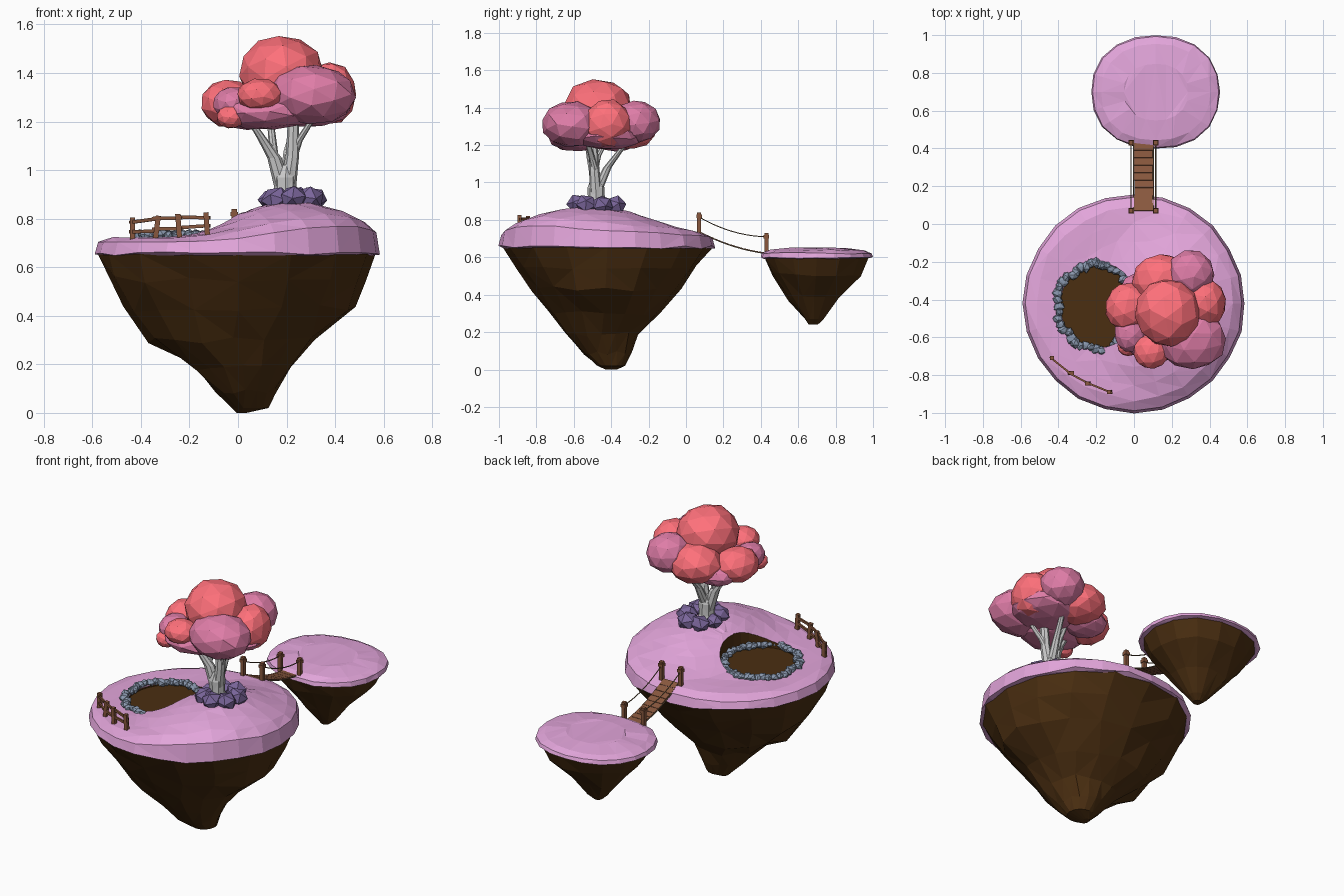
import bpy, bmesh, math, random
from mathutils import Vector

if "Cube" in bpy.data.objects:
    bpy.data.objects.remove(bpy.data.objects["Cube"])
random.seed(4)
R = random.uniform


def mat(name, r, g, b):
    m = bpy.data.materials.new(name)
    m.diffuse_color = [(c / 255) ** 2.2 for c in (r, g, b)] + [1]
    m.use_nodes = True
    m.node_tree.nodes["Principled BSDF"].inputs["Base Color"].default_value = m.diffuse_color
    return m


GRASS, DIRT = mat("grass", 226, 164, 218), mat("dirt", 76, 50, 24)
SALMON, PINK = mat("leaf_salmon", 255, 112, 122), mat("leaf_pink", 222, 124, 166)
STONE, ROCK = mat("pond_stone", 136, 150, 172), mat("purple_rock", 122, 102, 154)
WOOD, BARK = mat("wood", 135, 88, 64), mat("bark", 206, 204, 202)
ROPE = mat("rope", 120, 100, 75)


def finish(name, bm, m):
    bmesh.ops.recalc_face_normals(bm, faces=bm.faces)
    me = bpy.data.meshes.new(name)
    bm.to_mesh(me)
    bm.free()
    me.materials.append(m)
    ob = bpy.data.objects.new(name, me)
    bpy.context.collection.objects.link(ob)
    return ob


def loft(name, rings, m):
    bm = bmesh.new()
    vs = [[bm.verts.new(p) for p in r] for r in rings]
    n = len(vs[0])
    for a, b in zip(vs, vs[1:]):
        for i in range(n):
            bm.faces.new((a[i], a[(i + 1) % n], b[(i + 1) % n], b[i]))
    bm.faces.new(vs[0])
    bm.faces.new(vs[-1])
    bmesh.ops.triangulate(bm, faces=bm.faces)
    return finish(name, bm, m)


def ring(cx, cy, rx, ry, z, n, jit=0, zj=0, e=2.0):
    pts = []
    for i in range(n):
        a = 2 * math.pi * i / n
        c, s = math.cos(a), math.sin(a)
        k = (abs(c) ** e + abs(s) ** e) ** (-1 / e) * (1 + R(-jit, jit))
        pts.append(Vector((cx + rx * c * k, cy + ry * s * k, z + R(-zj, zj))))
    return pts


def blob(name, c, r, m, sub=2, jit=0.06):
    bm = bmesh.new()
    bmesh.ops.create_icosphere(bm, subdivisions=sub, radius=1)
    spin = Vector((R(-1, 1), R(-1, 1), 1)).to_track_quat('Z', 'Y')
    for v in bm.verts:
        p = spin @ v.co * (1 + R(-jit, jit))
        v.co = Vector((c[i] + p[i] * r[i] for i in range(3)))
    return finish(name, bm, m)


def beam(name, p, q, w, h, m):
    p, q = Vector(p), Vector(q)
    bm = bmesh.new()
    bmesh.ops.create_cube(bm, size=1)
    rot = (q - p).to_track_quat('Z', 'Y')
    for v in bm.verts:
        v.co = (p + q) / 2 + rot @ Vector((v.co.x * w, v.co.y * h, v.co.z * (q - p).length))
    return finish(name, bm, m)


# main island: grass cap with a hill
def height(x, y):
    d = ((x - 0.23) / 0.32) ** 2 + ((y + 0.52) / 0.42) ** 2
    return 0.722 + 0.145 * math.exp(-d ** 1.3)


N = 24
rings = []
outline = ring(0, -0.42, 0.587, 0.579, 0, N, 0.008)
for f in (0.1, 0.26, 0.42, 0.58, 0.74, 0.88, 0.975):
    row = []
    for p in outline:
        k = f * (1 + R(-0.03, 0.03) * (f < 0.9))
        x, y = p.x * k, -0.42 + (p.y + 0.42) * k
        row.append((x, y, height(x, y) - (0.02 if f > 0.9 else 0) + R(-0.003, 0.003)))
    rings.append(row)
rings.append([(p.x, p.y, 0.655 + R(-0.01, 0.008)) for p in outline])
rings.append([(p.x * 0.95, -0.42 + (p.y + 0.42) * 0.95, 0.648) for p in outline])
grass = loft("main_grass", rings, GRASS)

# dry pond cut into the hill side
cut = loft("pond_cutter", [ring(-0.185, -0.43, 0.205, 0.225, z, 28) for z in (0.712, 1.0)], DIRT)
mod = grass.modifiers.new("pond", 'BOOLEAN')
mod.object, mod.operation, mod.solver = cut, 'DIFFERENCE', 'EXACT'
mod.material_mode = 'TRANSFER'
bpy.context.view_layer.objects.active = grass
bpy.ops.object.modifier_apply(modifier="pond")
bpy.data.objects.remove(cut)

# main island: rock cone below (z, cx, cy, rx, ry)
prof = [(0.655, 0, -0.42, 0.572, 0.565), (0.55, 0, -0.425, 0.543, 0.485), (0.43, 0, -0.43, 0.475, 0.392),
        (0.30, -0.02, -0.44, 0.34, 0.295), (0.19, 0.02, -0.45, 0.2, 0.2), (0.09, 0.03, -0.42, 0.125, 0.135),
        (0.02, 0.05, -0.40, 0.075, 0.075), (0.0, 0.015, -0.40, 0.02, 0.03)]
loft("main_rock", [ring(cx, cy, rx, ry, z, 16, 0.035 if 0.05 < z < 0.6 else 0.01,
                        0.015 if 0.05 < z < 0.6 else 0) for z, cx, cy, rx, ry in prof], DIRT)

# small island
loft("small_grass", [ring(0.115, 0.698, 0.34 * k, 0.3 * k, z, 20, 0.006, 0.004, 2.25) for k, z in
                     ((0.94, 0.592), (1, 0.598), (0.98, 0.622), (0.85, 0.638), (0.5, 0.65))], GRASS)
prof = [(0.605, 0.698, 0.325, 0.286), (0.51, 0.695, 0.268, 0.238), (0.38, 0.685, 0.155, 0.137),
        (0.27, 0.685, 0.06, 0.05), (0.24, 0.68, 0.025, 0.025)]
loft("small_rock", [ring(0.115, cy, rx, ry, z, 14, 0.04 if z < 0.6 else 0, 0.012 if 0.3 < z < 0.6 else 0, 2.2)
                    for z, cy, rx, ry in prof], DIRT)

# stones round the pond
for i in range(44):
    a = 2 * math.pi * i / 44
    k = R(0.95, 1.07)
    x, y = -0.2 + 0.2 * k * math.cos(a), -0.435 + 0.225 * k * math.sin(a)
    blob(f"pond_stone_{i}", (x, y, 0.732), (R(0.02, 0.034), R(0.02, 0.034), R(0.016, 0.027)), STONE, 1, 0.15)

# rocks at the tree foot
for i in range(7):
    a = 2 * math.pi * i / 7 + 0.3
    x, y = 0.22 + 0.088 * math.cos(a), -0.475 + 0.1 * math.sin(a)
    s = R(0.05, 0.064)
    blob(f"tree_rock_{i}", (x, y, height(x, y) + 0.018), (s, s, s * 0.85), ROCK, 1, 0.1)

# trunk and branches: points (x, y, z, radius)
paths = {
    "trunk": [(0.2, -0.48, 0.83, 0.065), (0.195, -0.48, 0.9, 0.045), (0.195, -0.48, 0.97, 0.047), (0.2, -0.48, 1.02, 0.03)],
    "branch_left": [(0.185, -0.48, 0.93, 0.035), (0.15, -0.49, 1.05, 0.029), (0.1, -0.51, 1.13, 0.02), (0.04, -0.53, 1.22, 0.013)],
    "branch_right": [(0.205, -0.48, 0.93, 0.035), (0.225, -0.49, 1.06, 0.028), (0.23, -0.5, 1.25, 0.022)],
    "branch_far_right": [(0.225, -0.48, 1.05, 0.02), (0.25, -0.5, 1.12, 0.017), (0.32, -0.53, 1.23, 0.012)],
    "branch_back": [(0.2, -0.47, 0.97, 0.028), (0.21, -0.42, 1.08, 0.021), (0.24, -0.33, 1.2, 0.014)],
    "branch_middle": [(0.15, -0.49, 1.05, 0.018), (0.14, -0.47, 1.14, 0.016), (0.13, -0.42, 1.24, 0.012)],
}
for name, pts in paths.items():
    loft(name, [ring(x, y, r, r, z, 8, 0.06) for x, y, z, r in pts], BARK)

# foliage clumps: centre, radii, material
clumps = [
    ((0.18, -0.47, 1.4), (0.175, 0.185, 0.155), SALMON), ((-0.035, -0.44, 1.275), (0.12, 0.13, 0.1), SALMON),
    ((0.15, -0.3, 1.29), (0.16, 0.145, 0.115), SALMON), ((0.3, -0.265, 1.325), (0.13, 0.13, 0.115), PINK),
    ((0.38, -0.42, 1.315), (0.11, 0.13, 0.13), SALMON), ((0.305, -0.61, 1.31), (0.185, 0.165, 0.125), PINK),
    ((0.09, -0.675, 1.31), (0.095, 0.095, 0.068), SALMON), ((-0.02, -0.58, 1.275), (0.085, 0.1, 0.07), PINK),
    ((-0.03, -0.645, 1.22), (0.06, 0.055, 0.05), SALMON), ((0.12, -0.57, 1.24), (0.2, 0.17, 0.075), PINK),
    ((0.27, -0.42, 1.25), (0.2, 0.2, 0.075), PINK), ((0.04, -0.37, 1.235), (0.12, 0.12, 0.07), PINK),
]
for i, (c, r, m) in enumerate(clumps):
    blob(f"foliage_{i}", c, r, m, 2, 0.03)

# fence
posts = [(-0.435, -0.71), (-0.342, -0.79), (-0.24, -0.845), (-0.125, -0.89)]
for i, (x, y) in enumerate(posts):
    z = 0.705 + 0.007 * i
    t = (0, 0.02, -0.012, -0.01)[i]
    beam(f"fence_post_{i}", (x, y, z - 0.01), (x + t * 0.7, y, z + 0.1), 0.021, 0.021, WOOD)
for i, ((x, y), (u, v)) in enumerate(zip(posts, posts[1:])):
    for j, h in enumerate((0.042, 0.084)):
        z = 0.705 + h + 0.007 * i
        beam(f"fence_rail_{i}_{j}", (x - 0.01, y + 0.005, z + R(-.006, .006)),
             (u + 0.01, v - 0.005, z + 0.006 + R(-.006, .006)), 0.01, 0.014, WOOD)


# bridge: sagging deck, posts and ropes
def sag(t, z0, z1, s):
    return z0 + (z1 - z0) * t - 4 * s * t * (1 - t)


def rope(name, x, z0, z1, s):
    cu = bpy.data.curves.new(name, 'CURVE')
    cu.dimensions, cu.bevel_depth, cu.bevel_resolution = '3D', 0.003, 1
    sp = cu.splines.new('POLY')
    sp.points.add(10)
    for i, p in enumerate(sp.points):
        p.co = (x, 0.07 + 0.036 * i, sag(i / 10, z0, z1, s), 1)
    ob = bpy.data.objects.new(name, cu)
    bpy.context.collection.objects.link(ob)
    cu.materials.append(ROPE)


for side, x in (("left", -0.015), ("right", 0.115)):
    for end, y, z in (("near", 0.07, 0.725), ("far", 0.43, 0.615)):
        beam(f"bridge_post_{end}_{side}", (x, y, z), (x, y, z + 0.115), 0.022, 0.022, WOOD)
        beam(f"post_cap_{end}_{side}", (x, y, z + 0.085), (x, y, z + 0.103), 0.03, 0.03, WOOD)
    rope(f"hand_rope_{side}", x, 0.815, 0.71, 0.025)
    rope(f"deck_rope_{side}", 0.05 + (x - 0.05) * 0.8, 0.735, 0.62, 0.018)
for i in range(9):
    t0, t1 = (i + 0.02) / 9, (i + 0.96) / 9
    a, b = [(0.05 + R(-.003, .003), 0.07 + 0.36 * t, sag(t, 0.737, 0.622, 0.018)) for t in (t0, t1)]
    beam(f"bridge_plank_{i}", a, (a[0], b[1], b[2]), 0.1, 0.007, WOOD)
